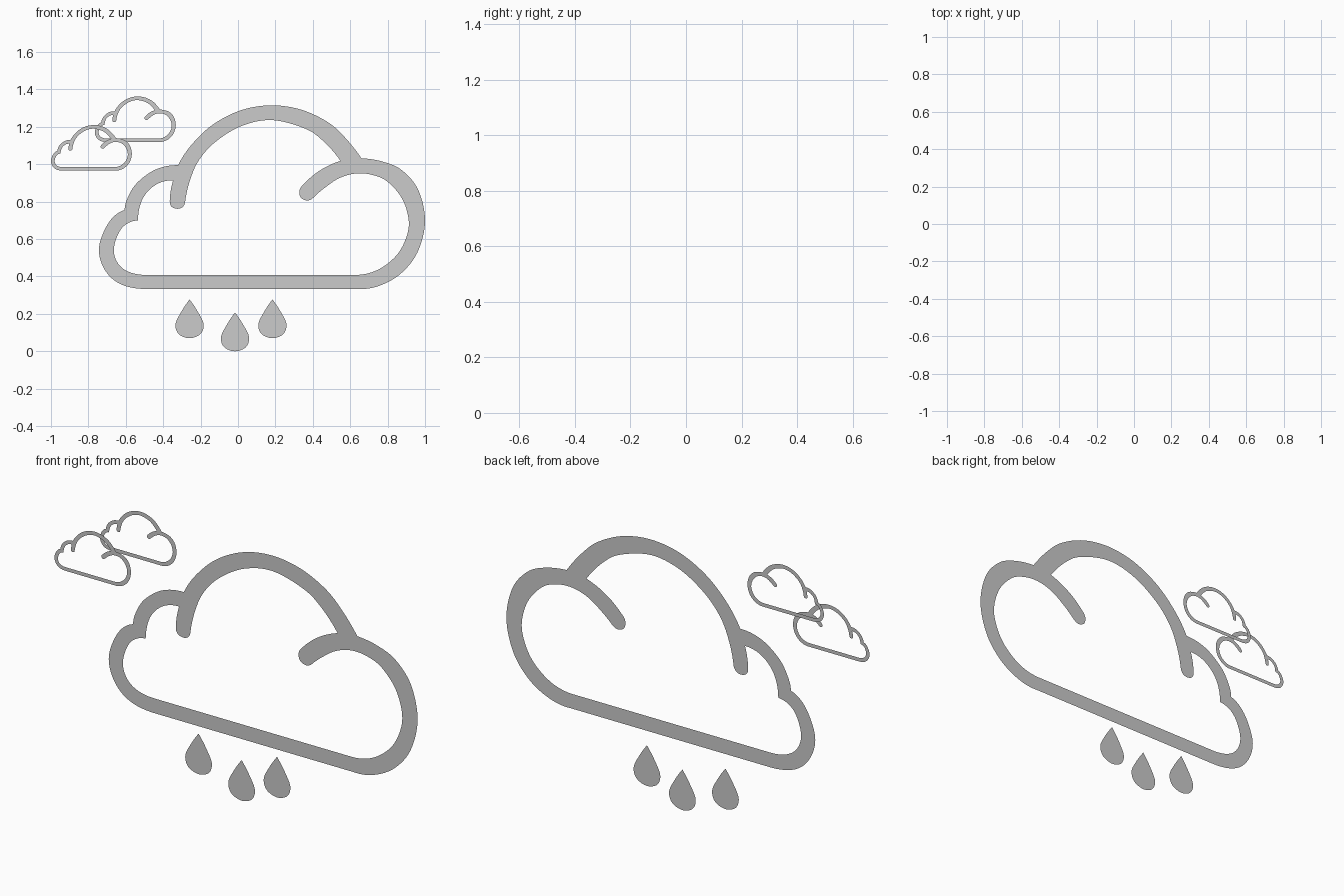
import bpy, bmesh
from mathutils import Vector


def smooth_run(points, steps=8):
    """Spline through the points of one arc; runs meet each other at sharp corners."""
    p = [Vector(q) for q in points]
    if len(p) < 3:
        return p
    p = [3 * p[0] - 3 * p[1] + p[2]] + p + [3 * p[-1] - 3 * p[-2] + p[-3]]
    out = []
    for a, b, c, d in zip(p, p[1:], p[2:], p[3:]):
        for i in range(steps):
            t = i / steps
            out.append(0.5 * (2 * b + (c - a) * t + (2 * a - 5 * b + 4 * c - d) * t * t
                              + (3 * b - a - 3 * c + d) * t ** 3))
    return out + [p[-2]]


def flat_mesh(name, outlines):
    """Flat sheet in the xz plane; inner outlines become holes."""
    bm = bmesh.new()
    for runs in outlines:
        pts = []
        for run in runs:
            for q in smooth_run(run):
                if not pts or (q - pts[-1]).length > 1e-4:
                    pts.append(q)
        if (pts[0] - pts[-1]).length < 1e-4:
            pts.pop()
        vs = [bm.verts.new((q.x, 0, q.y)) for q in pts]
        for a, b in zip(vs, vs[1:] + vs[:1]):
            bm.edges.new((a, b))
    bmesh.ops.triangle_fill(bm, use_beauty=True, edges=bm.edges[:], normal=(0, -1, 0))
    me = bpy.data.meshes.new(name)
    bm.to_mesh(me)
    bm.free()
    return me


def place(name, mesh, x=0, y=0, z=0, s=1):
    ob = bpy.data.objects.new(name, mesh)
    ob.location = (x, y, z)
    ob.scale = (s, s, s)
    bpy.context.collection.objects.link(ob)


# Cloud outline: outer edge, arc by arc
outer = [
    [(-.487, .333), (.64, .333)],
    [(.64, .333), (.755, .35), (.87, .415), (.96, .53), (1.0, .695), (.965, .86),
     (.88, .965), (.78, 1.012), (.66, 1.032)],
    [(.66, 1.032), (.572, 1.143), (.48, 1.225), (.34, 1.291), (.182, 1.315), (.02, 1.29),
     (-.13, 1.215), (-.245, 1.108), (-.32, .995)],
    [(-.32, .995), (-.44, .972), (-.54, .9), (-.59, .82), (-.606, .755)],
    [(-.606, .755), (-.69, .69), (-.743, .556), (-.715, .44), (-.63, .36), (-.487, .333)],
]
# Inner edge, running around the two rounded strokes that reach inside
inner = [
    [(-.487, .408), (.615, .408)],
    [(.615, .408), (.74, .432), (.845, .51), (.9, .61), (.912, .706), (.875, .82),
     (.795, .91), (.71, .945), (.625, .95), (.54, .925), (.465, .875), (.405, .823)],
    [(.405, .823), (.37, .806), (.335, .823), (.329, .86), (.35, .892)],
    [(.35, .892), (.44, .968), (.548, 1.018)],
    [(.548, 1.018), (.46, 1.12), (.36, 1.19), (.182, 1.236), (.02, 1.205),
     (-.12, 1.12), (-.21, 1.02), (-.258, .91), (-.283, .795)],
    [(-.283, .795), (-.298, .77), (-.325, .762), (-.355, .773), (-.365, .803)],
    [(-.365, .803), (-.36, .858), (-.347, .914)],
    [(-.347, .914), (-.44, .89), (-.51, .815), (-.535, .7)],
    [(-.535, .7), (-.62, .66), (-.663, .556), (-.645, .475), (-.585, .425), (-.487, .408)],
]
cloud = flat_mesh("cloud", [outer, inner])

# The parts are stacked in thin layers from front to back
place("large_cloud", cloud, y=.02)

# Two small copies at the upper left
s = 0.248
for name, left, y, base in (("small_cloud_front", -1.0, -.052, .966),
                            ("small_cloud_back", -.765, -.02, 1.119)):
    place(name, cloud, left + .743 * s, y, base - .333 * s, s)

# Raindrops
half = [(0, .207), (.045, .14), (.075, .075), (.058, .022), (0, 0)]
drop = flat_mesh("raindrop", [[half + [(-x, z) for x, z in half[-2::-1]]]])
for name, x, z in (("left", -.259, .07), ("middle", -.016, 0), ("right", .184, .07)):
    place("raindrop_" + name, drop, x, .052, z)
